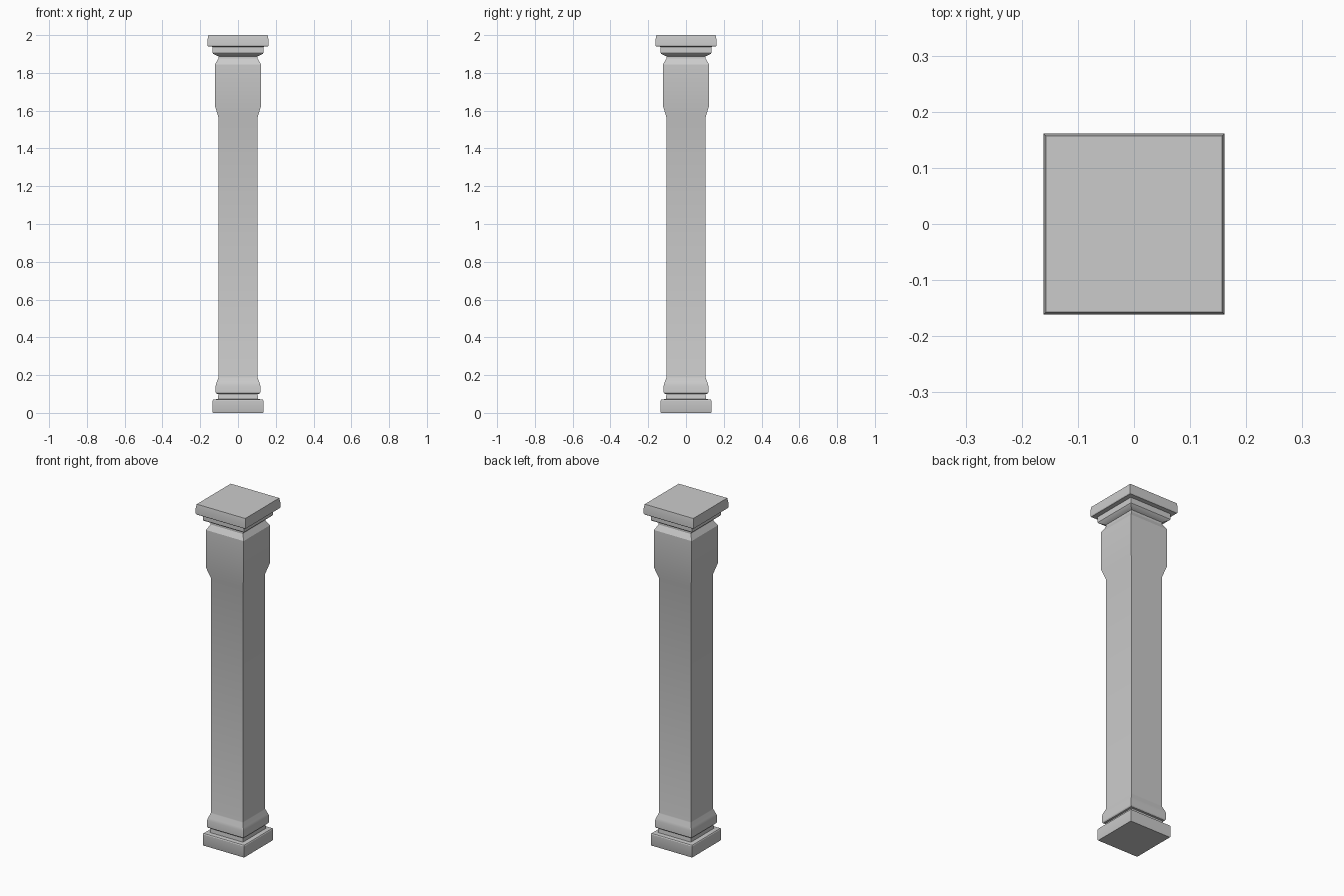
import bpy, bmesh, math

if "Cube" in bpy.data.objects:
    bpy.data.objects.remove(bpy.data.objects["Cube"])

# Half-width and height of each square ring, from the ground up
PLINTH = [(0.132, 0.0), (0.134, 0.004), (0.134, 0.066), (0.131, 0.071)]
BASE_MOULDING = [(0.106, 0.073), (0.104, 0.10), (0.114, 0.102), (0.118, 0.108),
                 (0.118, 0.145), (0.114, 0.16), (0.104, 0.185)]
SHAFT = [(0.103, 0.19), (0.103, 1.562)]
CAPITAL = [(0.122, 1.625), (0.122, 1.845), (0.104, 1.875), (0.104, 1.888)]
ABACUS = [(0.130, 1.90), (0.134, 1.905), (0.134, 1.938),
          (0.158, 1.94), (0.161, 1.945), (0.161, 1.976), (0.157, 2.0)]


def square_loft(name, profile):
    """Skin square rings into one closed solid."""
    bm = bmesh.new()
    rings = [[bm.verts.new((sx * r, sy * r, z))
              for sx, sy in ((-1, -1), (1, -1), (1, 1), (-1, 1))]
             for r, z in profile]
    for low, high in zip(rings, rings[1:]):
        for i in range(4):
            j = (i + 1) % 4
            bm.faces.new((low[i], low[j], high[j], high[i]))
    bm.faces.new(rings[0][::-1])
    bm.faces.new(rings[-1])
    mesh = bpy.data.meshes.new(name)
    bm.to_mesh(mesh)
    bm.free()
    obj = bpy.data.objects.new(name, mesh)
    bpy.context.collection.objects.link(obj)
    return obj


# Square column: plinth, moulding, shaft, capital and top slab in one skin
column = square_loft("square_column", PLINTH + BASE_MOULDING + SHAFT + CAPITAL + ABACUS)
bpy.context.view_layer.objects.active = column
column.select_set(True)
bpy.ops.object.shade_smooth_by_angle(angle=math.radians(30))
